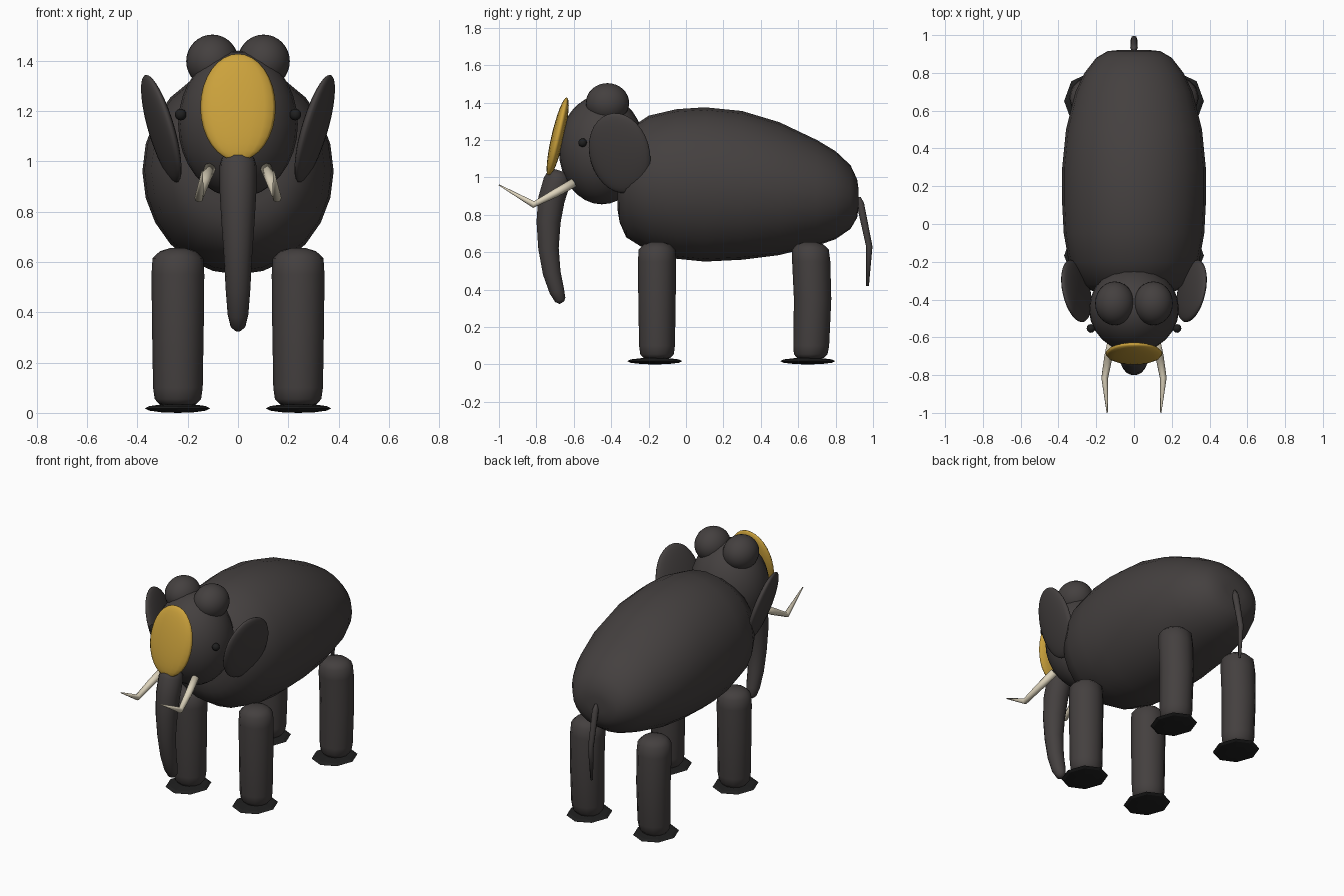
import bpy, bmesh
from math import sin, cos, pi, radians
from mathutils import Vector, Matrix, Euler

if "Cube" in bpy.data.objects:
    bpy.data.objects.remove(bpy.data.objects["Cube"], do_unlink=True)


def material(name, rgb):
    m = bpy.data.materials.new(name)
    m.use_nodes = True
    m.diffuse_color = (*rgb, 1)
    bsdf = next(n for n in m.node_tree.nodes if n.type == "BSDF_PRINCIPLED")
    bsdf.inputs["Base Color"].default_value = (*rgb, 1)
    return m


HIDE = material("dark hide", (0.058, 0.051, 0.050))
BLACK = material("black", (0.014, 0.014, 0.014))
GOLD = material("gold", (0.60, 0.36, 0.045))
IVORY = material("ivory", (0.72, 0.65, 0.50))


def finish(name, bm, mat, smooth=True):
    bmesh.ops.recalc_face_normals(bm, faces=bm.faces)
    mesh = bpy.data.meshes.new(name)
    for f in bm.faces:
        f.smooth = smooth
    bm.to_mesh(mesh)
    bm.free()
    mesh.materials.append(mat)
    obj = bpy.data.objects.new(name, mesh)
    bpy.context.collection.objects.link(obj)
    return obj


def ellipsoid(name, center, radii, mat, tilt=(0, 0, 0), segs=24, rings=16, smooth=True):
    bm = bmesh.new()
    rot = Euler([radians(a) for a in tilt]).to_matrix().to_4x4()
    mx = Matrix.Translation(center) @ rot @ Matrix.Diagonal((*radii, 1))
    bmesh.ops.create_uvsphere(bm, u_segments=segs, v_segments=rings, radius=1, matrix=mx)
    return finish(name, bm, mat, smooth)


def loft(name, rings, mat, sides=12, axis=None):
    """Skin elliptical rings (center, half width, half depth) along a path."""
    bm = bmesh.new()
    centers = [Vector(r[0]) for r in rings]
    loops = []
    for i, (c, w, d) in enumerate(rings):
        t = Vector(axis) if axis else centers[min(i + 1, len(rings) - 1)] - centers[max(i - 1, 0)]
        v = t.cross(Vector((1, 0, 0))).normalized()
        u = v.cross(t).normalized()
        loops.append([bm.verts.new(centers[i] + u * w * cos(2 * pi * k / sides)
                                   + v * d * sin(2 * pi * k / sides)) for k in range(sides)])
    for a, b in zip(loops, loops[1:]):
        for k in range(sides):
            n = (k + 1) % sides
            bm.faces.new((a[k], a[n], b[n], b[k]))
    bm.faces.new(loops[0])
    bm.faces.new(loops[-1])
    return finish(name, bm, mat)


# Body: y, belly height, back height, half width
body = [(-0.365, 0.82, 1.12, 0.17), (-0.355, 0.76, 1.18, 0.22), (-0.32, 0.68, 1.25, 0.275),
        (-0.2, 0.605, 1.33, 0.345), (-0.05, 0.565, 1.365, 0.372), (0.1, 0.55, 1.375, 0.38),
        (0.3, 0.56, 1.355, 0.38), (0.5, 0.585, 1.295, 0.36), (0.7, 0.635, 1.2, 0.31),
        (0.8, 0.67, 1.14, 0.262), (0.88, 0.725, 1.065, 0.2), (0.915, 0.785, 0.99, 0.14),
        (0.922, 0.84, 0.94, 0.07)]
loft("body", [((0, y, (b + t) / 2), w, (t - b) / 2) for y, b, t, w in body],
     HIDE, 24, axis=(0, 1, 0))

# Head and forehead plate
ellipsoid("head", (0, -0.45, 1.148), (0.238, 0.23, 0.292), HIDE)
ellipsoid("forehead_plate", (0, -0.686, 1.215), (0.15, 0.034, 0.218), GOLD, (-13, 0, 0), 16, 16)

# Trunk: y, z, radius
trunk = [(-0.672, 1.035, 0.04), (-0.68, 1.01, 0.066), (-0.69, 0.98, 0.074), (-0.72, 0.88, 0.073),
         (-0.735, 0.76, 0.066), (-0.735, 0.62, 0.056), (-0.718, 0.49, 0.049),
         (-0.69, 0.39, 0.041), (-0.672, 0.345, 0.03), (-0.664, 0.33, 0.014)]
loft("trunk", [((0, y, z), r, r) for y, z, r in trunk], HIDE, 14)

# Tail: y, z, radius
tail = [(0.925, 0.895, 0.008), (0.932, 0.86, 0.02), (0.98, 0.63, 0.017), (0.97, 0.42, 0.008)]
loft("tail", [((0, y, z), r, r) for y, z, r in tail], HIDE, 8)

# Leg profile: height, radius factor
leg = [(0.655, 0.3), (0.643, 0.68), (0.615, 0.96), (0.55, 1), (0.35, 0.98), (0.1, 0.94),
       (0.055, 0.88), (0.035, 0.7), (0.025, 0.3)]

for s, side in ((1, "left"), (-1, "right")):
    ellipsoid(side + "_head_dome", (s * 0.102, -0.42, 1.398), (0.104, 0.116, 0.106), HIDE)
    ellipsoid(side + "_ear", (s * 0.305, -0.355, 1.13), (0.036, 0.168, 0.224), HIDE,
              (5, s * 17, s * -14))
    ellipsoid(side + "_eye", (s * 0.228, -0.553, 1.186), (0.023,) * 3, BLACK, segs=12, rings=8)
    # Tusk: x, y, z, radius
    tusk = [(0.112, -0.6, 0.972, 0.024), (0.135, -0.7, 0.915, 0.022),
            (0.155, -0.815, 0.855, 0.018), (0.142, -1.0, 0.96, 0.003)]
    loft(side + "_tusk", [((s * x, y, z), r, r) for x, y, z, r in tusk], IVORY, 8)
    for place, y, bow in (("front", -0.155, 0), ("rear", 0.663, 0.014)):
        loft(f"{place}_{side}_leg",
             [((s * 0.239, y + bow * sin(pi * (0.65 - z) / 0.65), z), 0.105 * f, 0.102 * f)
              for z, f in leg], HIDE, 12, axis=(0, 0, -1))
        ellipsoid(f"{place}_{side}_foot", (s * 0.24, y - 0.012, 0.018), (0.13, 0.148, 0.018),
                  BLACK, segs=8, rings=6, smooth=False)
